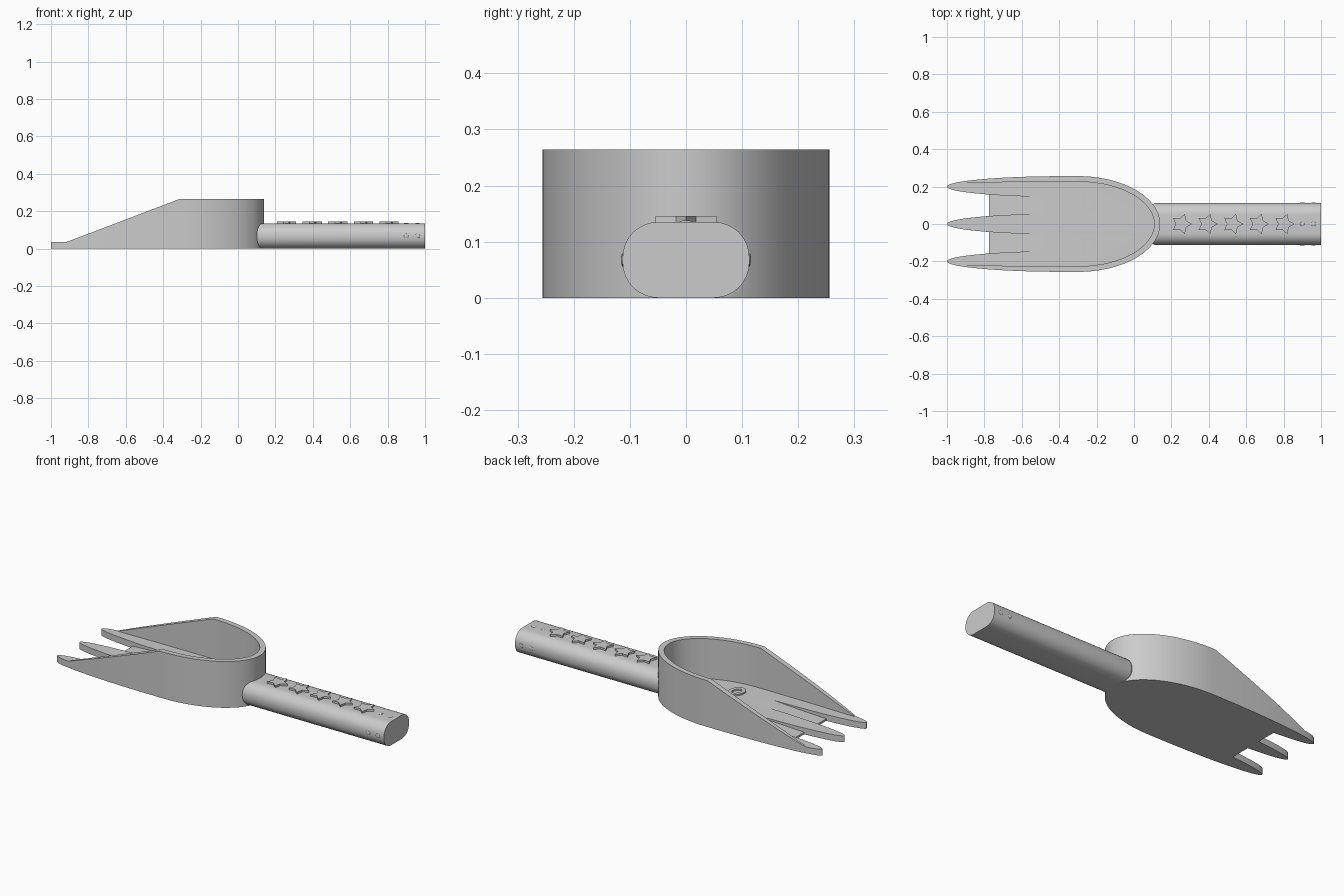
import bpy, bmesh, math

cube = bpy.data.objects.get("Cube")
if cube:
    bpy.data.objects.remove(cube, do_unlink=True)

grey = bpy.data.materials.new("grey plastic")
COLOUR = (0.6, 0.6, 0.6, 1)
grey.use_nodes = True
grey.diffuse_color = COLOUR
grey.node_tree.nodes["Principled BSDF"].inputs["Base Color"].default_value = COLOUR

FLOOR, TOP = 0.036, 0.264
PRONG_X, PRONG_LEN, PRONG_W, PRONG_Y = -0.36, 0.64, 0.056, 0.2
WEB_X, SLOT_X = -0.775, -0.45


def finish(name, bm):
    bmesh.ops.recalc_face_normals(bm, faces=bm.faces)
    mesh = bpy.data.meshes.new(name)
    bm.to_mesh(mesh)
    bm.free()
    mesh.materials.append(grey)
    obj = bpy.data.objects.new(name, mesh)
    bpy.context.collection.objects.link(obj)
    return obj


def loft(name, rings):
    """Skin a list of equal closed rings and cap both ends."""
    bm = bmesh.new()
    loops = [[bm.verts.new(p) for p in ring] for ring in rings]
    n = len(loops[0])
    for a, b in zip(loops, loops[1:]):
        for i in range(n):
            j = (i + 1) % n
            bm.faces.new((a[i], a[j], b[j], b[i]))
    bm.faces.new(loops[0])
    bm.faces.new(loops[-1])
    return finish(name, bm)


def prism(name, outline, z0, z1):
    return loft(name, [[(x, y, z) for x, y in outline] for z in (z0, z1)])


def cut(obj, cutter):
    mod = obj.modifiers.new("cut", 'BOOLEAN')
    mod.operation, mod.solver, mod.object = 'DIFFERENCE', 'EXACT', cutter
    bpy.context.view_layer.objects.active = obj
    bpy.ops.object.modifier_apply(modifier=mod.name)


def smooth(obj, angle=30):
    bpy.ops.object.select_all(action='DESELECT')
    obj.select_set(True)
    bpy.context.view_layer.objects.active = obj
    bpy.ops.object.shade_smooth_by_angle(angle=math.radians(angle))


def prong_edge(x_end, centre, side, steps=14):
    """Half-ellipse prong edge running from the tip to x_end."""
    t_end = math.acos((PRONG_X - x_end) / PRONG_LEN)
    ts = [t_end * i / steps for i in range(steps + 1)]
    return [(PRONG_X - PRONG_LEN * math.cos(t),
             centre + side * PRONG_W * math.sin(t)) for t in ts]


def nose(a, b, steps=32):
    """Rounded back of the scoop, from the +y side to the middle."""
    ts = [math.pi / 2 * (1 - i / steps) for i in range(steps + 1)]
    return [(-0.3 + a * math.cos(t), b * math.sin(t)) for t in ts]


def mirrored(half):
    return half + [(x, -y) for x, y in reversed(half) if abs(y) > 1e-6]


# Scoop: full-height outline with three prongs
half = prong_edge(WEB_X, 0, 1)
half += prong_edge(WEB_X, PRONG_Y, -1)[::-1]
half += prong_edge(PRONG_X, PRONG_Y, 1)[1:] + nose(0.44, 0.256)
scoop = prism("scoop", mirrored(half), 0, TOP)

# Cavity, sloping rim and the ramps between prongs
inner = [(-1.1, 0.218), (-0.9, 0.22), (-0.6, 0.225)] + nose(0.408, 0.226)
cavity = prism("cavity_cutter", mirrored(inner), FLOOR, 0.5)
side = [(-1.2, FLOOR), (-0.915, FLOOR), (-0.315, TOP), (-0.315, 0.6), (-1.2, 0.6)]
slope = loft("slope_cutter", [[(x, y, z) for x, z in side] for y in (-0.5, 0.5)])
cutters = [cavity, slope]
for s in (1, -1):
    plan = prong_edge(SLOT_X, 0, 1)[5:] + prong_edge(SLOT_X, PRONG_Y, -1)[:4:-1]
    ramp = lambda x: 0.012 + (FLOOR - 0.012) * (x - WEB_X) / (SLOT_X - WEB_X)
    cutters.append(loft("ramp_cutter", [[(x, s * y, ramp(x)) for x, y in plan],
                                        [(x, s * y, 0.4) for x, y in plan]]))
for c in cutters:
    cut(scoop, c)
smooth(scoop)


# Handle: rounded-box section with a softened inner end
def section(x, inset):
    w, h, r = 0.113 - inset, 0.0675 - inset, 0.063 - inset
    ring = []
    for k, (sy, sz) in enumerate([(1, 1), (-1, 1), (-1, -1), (1, -1)]):
        for i in range(9):
            t = math.pi / 2 * (k + i / 8)
            ring.append((x, sy * (w - r) + r * math.cos(t),
                         0.0675 + sz * (h - r) + r * math.sin(t)))
    return ring


rings = []
for i in range(7):
    t = math.pi / 2 * i / 6
    rings.append(section(0.09 + 0.03 * (1 - math.cos(t)), 0.03 * (1 - math.sin(t))))
handle = loft("handle", rings + [section(1.0, 0)])
cut(handle, cavity)
smooth(handle)
for c in cutters:
    bpy.data.objects.remove(c, do_unlink=True)

# Raised stars along the handle
for n in range(5):
    cx = 0.254 + 0.137 * n
    star = []
    for i in range(10):
        r, t = (0.031 if i % 2 else 0.057), math.pi * i / 5
        star.append((cx + r * math.cos(t), r * math.sin(t)))
    prism(f"star_{n + 1}", star, 0.13, 0.146)

# Small studs near the handle end, on top and both sides
for x in (0.9, 0.96):
    for label, y, z in (("top", 0, 0.135), ("left", 0.113, 0.0675), ("right", -0.113, 0.0675)):
        bm = bmesh.new()
        bmesh.ops.create_uvsphere(bm, u_segments=12, v_segments=8, radius=1)
        flat = (0.012, 0.012, 0.003) if y == 0 else (0.012, 0.003, 0.012)
        bmesh.ops.scale(bm, vec=flat, verts=bm.verts)
        bmesh.ops.translate(bm, vec=(x, y, z), verts=bm.verts)
        smooth(finish(f"{label}_stud", bm))


# Face on the scoop floor: ring eyes and a crescent smile
def ring_eye(name, s):
    def oval(a, b, z):
        pts = []
        for i in range(32):
            t = math.tau * i / 32
            u, v = a * math.cos(t), b * math.sin(t)
            c, k = math.cos(0.3), math.sin(0.3)
            pts.append((-0.24 + u * c - v * k, s * (0.115 + u * k + v * c), z))
        return pts
    z0, z1 = FLOOR - 0.006, FLOOR + 0.008
    bm = bmesh.new()
    loops = [[bm.verts.new(p) for p in oval(a, b, z)] for a, b, z in
             ((0.04, 0.052, z0), (0.04, 0.052, z1), (0.02, 0.03, z1), (0.02, 0.03, z0))]
    for a, b in zip(loops, loops[1:] + loops[:1]):
        for i in range(32):
            j = (i + 1) % 32
            bm.faces.new((a[i], a[j], b[j], b[i]))
    smooth(finish(name, bm))


ring_eye("left_eye", 1)
ring_eye("right_eye", -1)

arc = [i / 12 - 1 for i in range(25)]
smile = [(0.06 - 0.115 * v * v, 0.138 * v) for v in arc]
smile += [(0.037 - 0.092 * v * v, 0.112 * v) for v in reversed(arc)]
smooth(prism("smile", smile, FLOOR - 0.006, FLOOR + 0.008))
